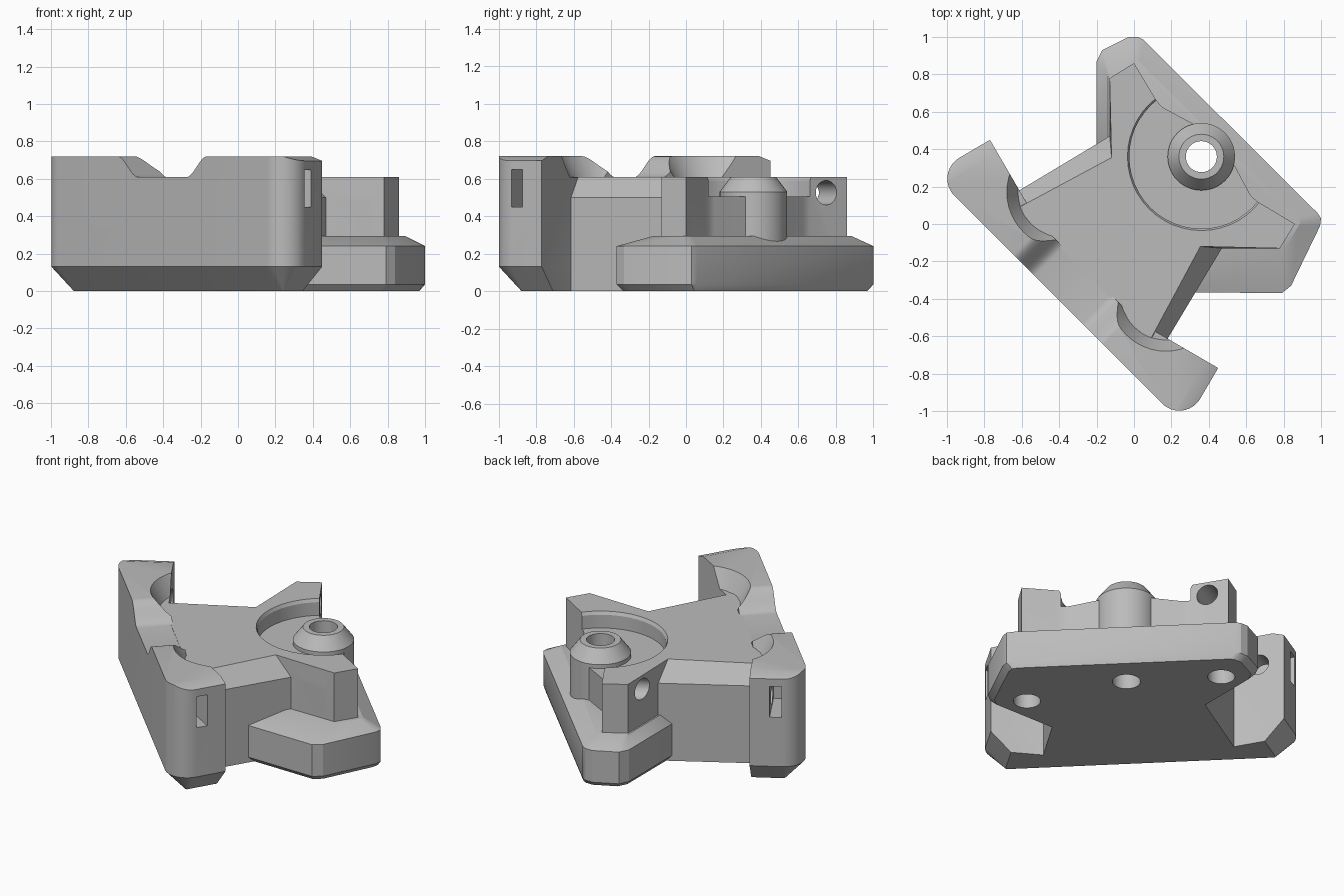
import bpy, bmesh, math
from mathutils import Matrix, Vector

if "Cube" in bpy.data.objects:
    bpy.data.objects.remove(bpy.data.objects["Cube"])

grey = bpy.data.materials.new("plain grey")
grey.diffuse_color = (0.5, 0.5, 0.5, 1)
grey.use_nodes = True
grey.node_tree.nodes["Principled BSDF"].inputs["Base Color"].default_value = grey.diffuse_color


def swap(p):
    return (p[1], p[0]) + tuple(p[2:])


def mirrored(half):
    """Close a half outline across the diagonal x = y."""
    return half + [swap(p) for p in reversed(half)]


def finish(name, bm, cutter=False):
    bmesh.ops.recalc_face_normals(bm, faces=bm.faces)
    me = bpy.data.meshes.new(name)
    bm.to_mesh(me)
    bm.free()
    ob = bpy.data.objects.new(name, me)
    bpy.context.collection.objects.link(ob)
    me.materials.append(grey)
    ob.hide_render = cutter
    return ob


def loft(name, rings, cutter=False):
    """Skin matching outlines given as (z, points) from bottom to top."""
    bm = bmesh.new()
    loops = [[bm.verts.new((x, y, z)) for x, y in pts] for z, pts in rings]
    for a, b in zip(loops, loops[1:]):
        for i in range(len(a)):
            j = (i + 1) % len(a)
            bm.faces.new((a[i], a[j], b[j], b[i]))
    bm.faces.new(loops[0][::-1])
    bm.faces.new(loops[-1])
    return finish(name, bm, cutter)


def turned(name, x, y, profile, cutter=False, n=48):
    """Round part from (z, radius) pairs."""
    return loft(name, [(z, [(x + r * math.cos(2 * math.pi * i / n),
                             y + r * math.sin(2 * math.pi * i / n))
                            for i in range(n)]) for z, r in profile], cutter)


def cut(ob, cutters):
    for c in cutters:
        m = ob.modifiers.new("cut", 'BOOLEAN')
        m.operation, m.solver, m.object = 'DIFFERENCE', 'EXACT', c
    dg = bpy.context.evaluated_depsgraph_get()
    me = bpy.data.meshes.new_from_object(ob.evaluated_get(dg))
    ob.modifiers.clear()
    ob.data = me


# front wall with rounded ends and an undercut lower edge
def wall_outline(d):
    half = [(-0.52, 0.02), (-0.77 + 0.5 * d, 0.45 - 0.866 * d)]
    for i in range(13):
        a = math.radians(120 + 105 * i / 12)
        half.append((-0.868 + (0.13 - d) * math.cos(a),
                     0.242 + (0.13 - d) * math.sin(a)))
    return mirrored(half)


wall = loft("front_wall", [(0, wall_outline(0.12)), (0.13, wall_outline(0)),
                           (0.72, wall_outline(0))])

# sloping tops at the wall ends
bm = bmesh.new()
bm.from_mesh(wall.data)
for f in (lambda p: p, swap):
    r = bmesh.ops.bisect_plane(
        bm, geom=bm.verts[:] + bm.edges[:] + bm.faces[:],
        plane_co=f((-0.83, 0.335, 0.72)),
        plane_no=Vector(f((-0.175, 0.303, 1.0))).normalized(), clear_outer=True)
    edges = [e for e in r['geom_cut'] if isinstance(e, bmesh.types.BMEdge)]
    bmesh.ops.holes_fill(bm, edges=edges)
bmesh.ops.recalc_face_normals(bm, faces=bm.faces)
bm.to_mesh(wall.data)
bm.free()

# body with bevelled flanks, two prongs and a pointed back
prong = [(-0.13, 0.78), (0, 0.86), (0.12, 0.66), (0.15, 0.625)]
low = mirrored([(-0.52, 0.0), (-0.68, 0.14), (-0.13, 0.47)] + prong + [(0.44, 0.47)])
top = mirrored([(-0.52, 0.0), (-0.65, 0.07), (-0.12, 0.355)] + prong + [(0.44, 0.47)])
body = loft("body", [(0, low), (0.5, low), (0.61, top)])

# base flange, wider on the right than on the left
outer = [(0.2, -0.3), (0.33, -0.365), (0.79, -0.37), (0.84, -0.33), (0.995, -0.01),
         (1.0, 0.03), (0.98, 0.06), (0.05, 0.985), (0.02, 1.0), (-0.03, 1.0),
         (-0.17, 0.93), (-0.2, 0.87), (-0.2, 0.43), (-0.1, 0.2)]
inner = [(0.2, -0.2), (0.44, -0.16), (0.77, -0.17), (0.8, -0.14), (0.88, -0.01),
         (0.89, 0.01), (0.87, 0.03), (0.03, 0.87), (0.01, 0.88), (-0.01, 0.88),
         (-0.13, 0.81), (-0.14, 0.79), (-0.14, 0.45), (-0.08, 0.2)]
foot = [(x + (0.4 - x) * 0.05, y + (0.32 - y) * 0.05) for x, y in outer]
flange = loft("base_flange", [(0, foot), (0.035, outer), (0.24, outer), (0.295, inner)])

# central boss
boss = turned("boss", 0.36, 0.36, [(0.25, 0.18), (0.53, 0.18), (0.61, 0.12)])

# cutters: rod holes, nut slots and scoops, on both sides of the diagonal
axis = Vector((0.5, 0.866, 0))
wall_cuts, body_cuts = [], []
for side in (0, 1):
    ax = Vector(swap(axis)) if side else axis
    at = lambda p: Vector(swap(p)) if side else Vector(p)
    bm = bmesh.new()
    bmesh.ops.create_cone(bm, cap_ends=True, segments=32, radius1=0.065,
                          radius2=0.065, depth=1.25)
    rot = ax.to_track_quat('Z', 'Y').to_matrix().to_4x4()
    mid = at((0.64 - 0.285 * 0.5, -0.12 - 0.285 * 0.866, 0.525))
    bm.transform(Matrix.Translation(mid) @ rot)
    rod = finish("rod_hole_cutter", bm, True)

    bm = bmesh.new()
    bmesh.ops.create_cube(bm, size=1)
    bm.transform(Matrix.Translation(at((0.30, -0.86, 0.548)))
                 @ Matrix.Rotation(math.atan2(ax.y, ax.x), 4, 'Z')
                 @ Matrix.Diagonal((0.07, 0.36, 0.2, 1)))
    slot = finish("nut_slot_cutter", bm, True)

    c = at((-0.38, 0.17))
    scoop = turned("scoop_cutter", c.x, c.y,
                   [(0.607, 0.24), (0.72, 0.30), (0.76, 0.32)], True)
    wall_cuts += [rod, slot, scoop]
    body_cuts.append(rod)

# smooth valley through the middle of the wall
prof = []
for i in range(13):
    t = i / 12
    prof.append((-0.34 + 0.16 * t, 0.608 + 0.112 * (0.5 + 0.5 * math.cos(math.pi * t))))
prof = [(-0.36, 0.8), (-0.36, 0.7205)] + prof
prof += [(-v, z) for v, z in reversed(prof)]
bm = bmesh.new()
ends = []
s = math.sqrt(0.5)
for u in (-0.9, 0.0):
    ends.append([bm.verts.new(((u + v) * s, (u - v) * s, z)) for v, z in prof])
for i in range(len(prof)):
    j = (i + 1) % len(prof)
    bm.faces.new((ends[0][i], ends[0][j], ends[1][j], ends[1][i]))
bm.faces.new(ends[0])
bm.faces.new(ends[1][::-1])
wall_cuts.append(finish("valley_cutter", bm, True))

# round recess, centre bore and blind holes underneath
recess = turned("recess_cutter", 0.36, 0.36, [(0.505, 0.385), (0.59, 0.385), (0.7, 0.44)], True)
bore = turned("bore_cutter", 0.36, 0.36, [(-0.1, 0.083), (0.9, 0.083)], True, 32)
pits = [turned("pit_cutter", x, y, [(-0.1, 0.08), (0.12, 0.08)], True, 32)
        for x, y in ((0.66, -0.19), (-0.03, 0.76))]

cut(wall, wall_cuts)
cut(body, body_cuts + [recess, bore] + pits)
cut(flange, [bore] + pits)
cut(boss, [bore])

# remove helpers and smooth the round surfaces
for ob in list(bpy.data.objects):
    if ob.hide_render:
        bpy.data.objects.remove(ob)
for ob in (wall, body, flange, boss):
    bpy.ops.object.select_all(action='DESELECT')
    ob.select_set(True)
    bpy.context.view_layer.objects.active = ob
    bpy.ops.object.shade_smooth_by_angle(angle=math.radians(25))
